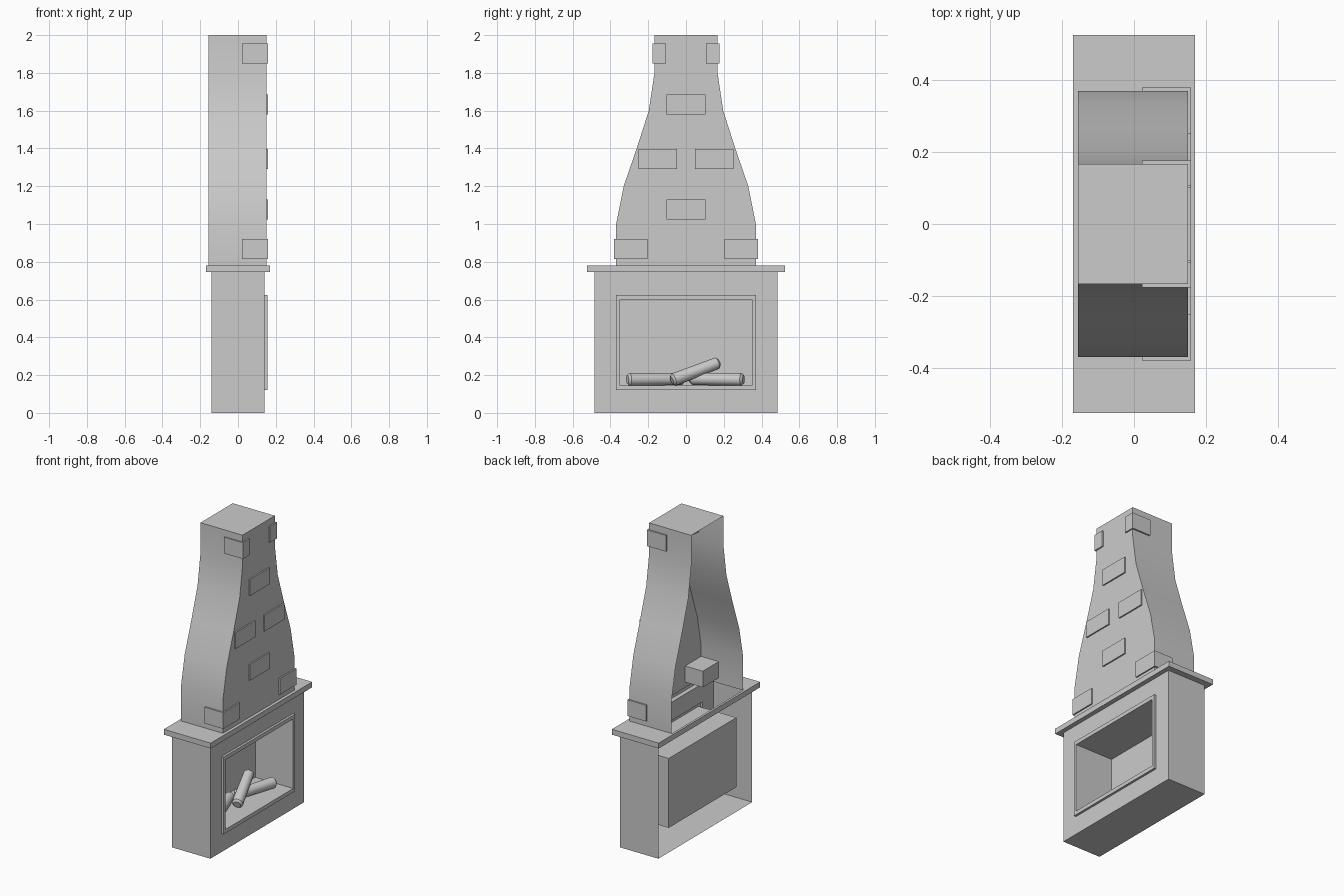
import bpy, bmesh
from math import radians
from mathutils import Vector

if "Cube" in bpy.data.objects:
    bpy.data.objects.remove(bpy.data.objects["Cube"])


def make(name, polys, smooth=False):
    """Mesh object from a list of polygons given as point lists."""
    bm = bmesh.new()
    for p in polys:
        bm.faces.new([bm.verts.new(c) for c in p])
    bmesh.ops.remove_doubles(bm, verts=bm.verts, dist=1e-5)
    bmesh.ops.recalc_face_normals(bm, faces=bm.faces)
    me = bpy.data.meshes.new(name)
    bm.to_mesh(me)
    bm.free()
    ob = bpy.data.objects.new(name, me)
    bpy.context.collection.objects.link(ob)
    if smooth:
        bpy.ops.object.select_all(action='DESELECT')
        bpy.context.view_layer.objects.active = ob
        ob.select_set(True)
        bpy.ops.object.shade_smooth_by_angle(angle=radians(35))
    return ob


def rect_z(x0, x1, w, z):
    return [(x0, -w, z), (x1, -w, z), (x1, w, z), (x0, w, z)]


def rect_x(x, w, z0, z1):
    return [(x, -w, z0), (x, w, z0), (x, w, z1), (x, -w, z1)]


def bridge(a, b):
    """Quads joining two closed loops of four points."""
    return [[a[i], a[(i + 1) % 4], b[(i + 1) % 4], b[i]] for i in range(4)]


def box(name, x0, x1, y0, y1, z0, z1):
    a = [(x0, y0, z0), (x1, y0, z0), (x1, y1, z0), (x0, y1, z0)]
    b = [(x, y, z1) for x, y, _ in a]
    return make(name, [a, b] + bridge(a, b))


# Base: open at the back, front pierced by the firebox mouth
XF, XB, W, ZT = 0.14, -0.14, 0.485, 0.745
floor = rect_z(XB, XF, W, 0)
walls = [[(XB, s * W, 0), (XF, s * W, 0), (XF, s * W, ZT), (XB, s * W, ZT)] for s in (-1, 1)]
outer, inner = rect_x(XF, 0.37, 0.12, 0.625), rect_x(XF, 0.35, 0.145, 0.6)
make("base", [floor] + walls + bridge(rect_x(XF, W, 0, ZT), outer))

# Raised frame round the mouth, and the firebox behind it
outer_f, inner_f = rect_x(0.155, 0.37, 0.12, 0.625), rect_x(0.155, 0.35, 0.145, 0.6)
make("mouth_frame", bridge(outer, outer_f) + bridge(outer_f, inner_f) + bridge(inner_f, inner))
back = rect_x(-0.12, 0.35, 0.145, 0.6)
firebox = make("firebox", bridge(inner, back) + [back])
firebox.data.flip_normals()

# Mantel: hollow ring between the base and the chimney
low, high = rect_z(-0.17, 0.17, 0.525, ZT), rect_z(-0.17, 0.17, 0.525, 0.78)
make("mantel", bridge(rect_z(XB, XF, W, ZT), low) + bridge(low, high)
     + bridge(high, rect_z(-0.155, 0.15, 0.37, 0.78)))

# Chimney hood: curved silhouette, open at the back
profile = [(0.37, 0.78), (0.37, 1.0), (0.33, 1.2), (0.261, 1.4),
           (0.197, 1.6), (0.167, 1.8), (0.167, 2.0)]
hood = [rect_z(-0.155, 0.15, 0.167, 2.0)]
for (w0, z0), (w1, z1) in zip(profile, profile[1:]):
    hood.append([(0.15, -w0, z0), (0.15, w0, z0), (0.15, w1, z1), (0.15, -w1, z1)])
    for s in (-1, 1):
        hood.append([(-0.155, s * w0, z0), (0.15, s * w0, z0),
                     (0.15, s * w1, z1), (-0.155, s * w1, z1)])
make("chimney_hood", hood, smooth=True)

# Corner bricks (both sides) and face bricks
for s, side in ((1, "left"), (-1, "right")):
    for part, a, b, z in (("lower", 0.205, 0.38, 0.815), ("upper", 0.105, 0.177, 1.85)):
        y0, y1 = sorted((s * a, s * b))
        box(f"{part}_corner_brick_{side}", 0.022, 0.159, y0, y1, z, z + 0.106)
for y, z in ((0, 1.58), (-0.15, 1.29), (0.15, 1.29), (0, 1.025)):
    box("face_brick", 0.148, 0.159, y - 0.102, y + 0.102, z, z + 0.106)


# Logs: round bars with chamfered ends
def log(name, a, b, r=0.035, sides=12):
    a, b = Vector(a), Vector(b)
    d = (b - a).normalized()
    u = d.cross(Vector((0, 0, 1))).normalized()
    v = d.cross(u)
    bm = bmesh.new()
    bmesh.ops.create_cone(bm, cap_ends=True, segments=sides, radius1=r, radius2=r * 0.9,
                          depth=(b - a).length)
    caps = [e for e in bm.edges if abs(e.verts[0].co.z - e.verts[1].co.z) < 1e-4]
    bmesh.ops.bevel(bm, geom=caps, offset=0.012, segments=1, affect='EDGES')
    mid = (a + b) / 2
    polys = [[mid + u * c.co.x + v * c.co.y + d * c.co.z for c in f.verts] for f in bm.faces]
    bm.free()
    make(name, polys, smooth=True)


log("log_near", (0.05, -0.31, 0.177), (-0.05, -0.01, 0.18))
log("log_far", (0.05, 0.305, 0.177), (-0.03, 0.02, 0.18))
log("log_top", (0.045, -0.075, 0.172), (-0.04, 0.175, 0.267))
